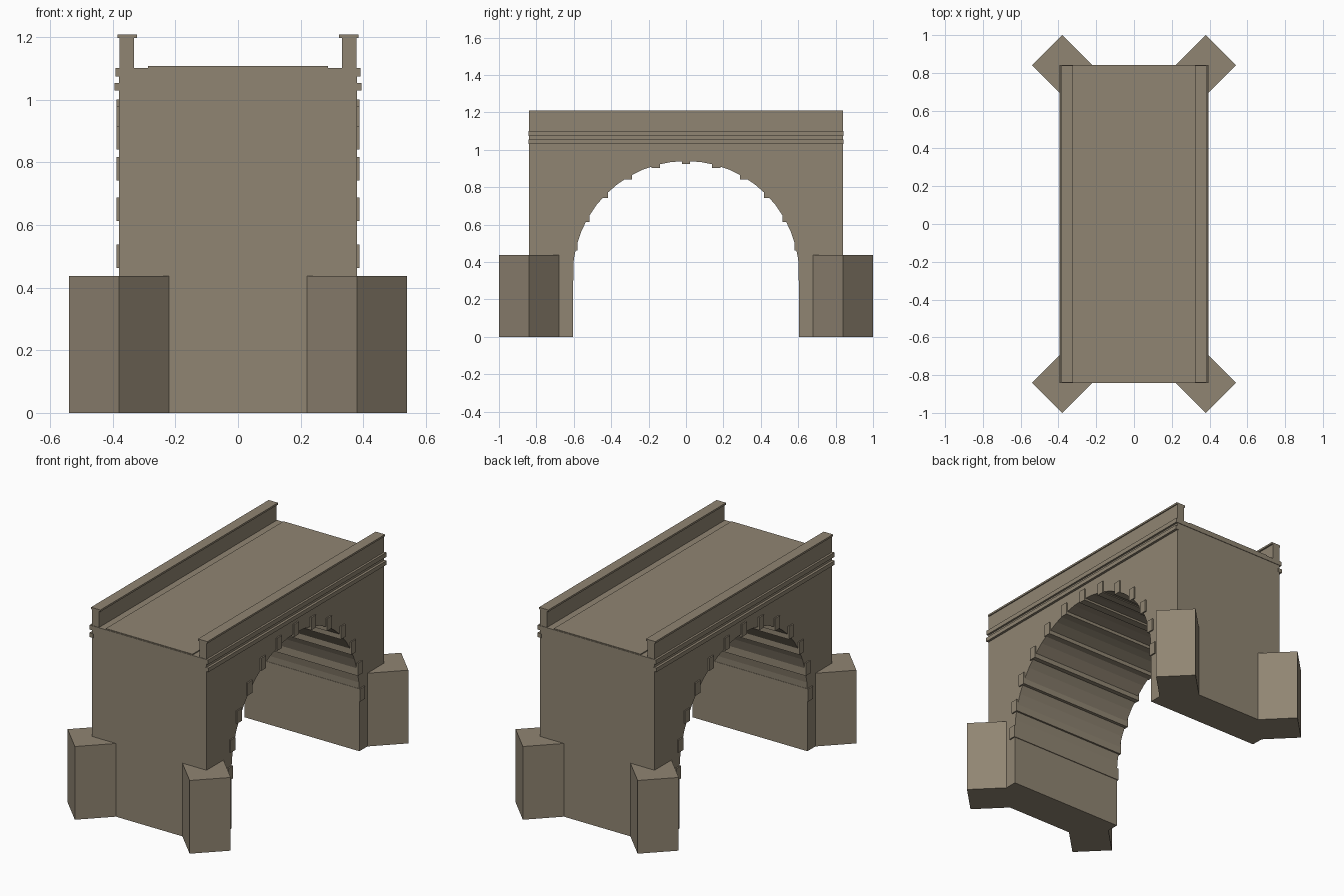
import bpy, bmesh
from math import sin, cos, pi, radians

if "Cube" in bpy.data.objects:
    bpy.data.objects.remove(bpy.data.objects["Cube"])

stone = bpy.data.materials.new("stone")
stone.diffuse_color = (0.28, 0.235, 0.17, 1)
stone.use_nodes = True
stone.node_tree.nodes["Principled BSDF"].inputs["Base Color"].default_value = stone.diffuse_color


def prism(name, pts, to3d, offset):
    """Extrude a closed 2D outline along an offset vector."""
    bm = bmesh.new()
    face = bm.faces.new([bm.verts.new(to3d(a, b)) for a, b in pts])
    out = bmesh.ops.extrude_face_region(bm, geom=[face])
    vs = [v for v in out["geom"] if isinstance(v, bmesh.types.BMVert)]
    bmesh.ops.translate(bm, verts=vs, vec=offset)
    bmesh.ops.recalc_face_normals(bm, faces=bm.faces)
    me = bpy.data.meshes.new(name)
    bm.to_mesh(me)
    bm.free()
    me.materials.append(stone)
    ob = bpy.data.objects.new(name, me)
    bpy.context.collection.objects.link(ob)
    return ob


def box(name, x0, x1, y0, y1, z0, z1):
    return prism(name, [(x0, y0), (x1, y0), (x1, y1), (x0, y1)],
                 lambda a, b: (a, b, z0), (0, 0, z1 - z0))


W, L = 0.38, 0.84      # half width and half length of the bridge
R, CZ = 0.605, 0.335   # arch radius and springing height

# Main body with the arched opening
N = 24
arch = [(R * cos(pi * i / N), CZ + R * sin(pi * i / N)) for i in range(N + 1)]
outline = [(-L, 0), (-L, 1.08), (L, 1.08), (L, 0), (R, 0)] + arch + [(-R, 0)]
prism("arch_body", outline, lambda a, b: (-W, a, b), (2 * W, 0, 0))

# Upright rib blocks running through the vault
for i in range(13):
    t = radians(15 * i)
    y, z = 0.623 * cos(t), CZ + 0.003 + 0.625 * sin(t)
    box(f"arch_rib_{i}", -0.388, 0.388, y - 0.0225, y + 0.0225, z - 0.0375, z + 0.0375)

# Deck slab and raised roadway
box("deck_slab", -0.392, 0.392, -L - 0.003, L + 0.003, 1.075, 1.102)
box("roadway", -0.287, 0.287, -L, L, 1.10, 1.108)

# Side mouldings, parapets and copings
for s, side in ((-1, "left"), (1, "right")):
    def strip(name, a, b, z0, z1, ln=L):
        box(f"{name}_{side}", min(s * a, s * b), max(s * a, s * b), -ln, ln, z0, z1)
    strip("moulding", 0.37, 0.395, 1.03, 1.054, L + 0.002)
    strip("parapet", 0.332, 0.379, 1.09, 1.20)
    strip("coping", 0.323, 0.385, 1.198, 1.209)

# Diamond-plan corner buttresses
D = 0.16
for sx in (-1, 1):
    for sy in (-1, 1):
        cx, cy = sx * W, sy * L
        prism("corner_buttress", [(cx - D, cy), (cx, cy - D), (cx + D, cy), (cx, cy + D)],
              lambda a, b: (a, b, 0), (0, 0, 0.438))
